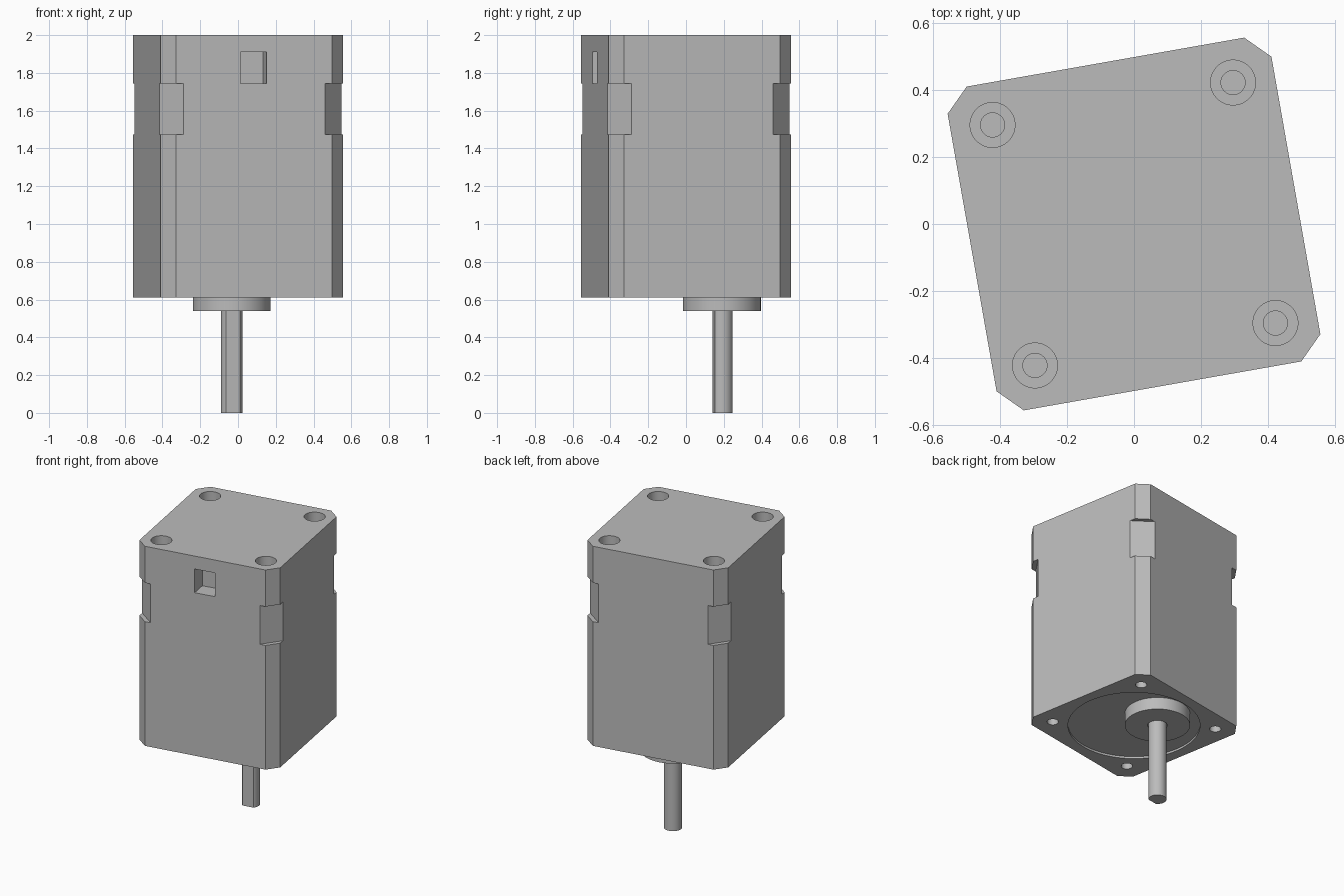
import bpy, bmesh, math

if "Cube" in bpy.data.objects:
    bpy.data.objects.remove(bpy.data.objects["Cube"])

TURN = math.radians(10)      # whole motor is turned about z
HALF = 0.49                  # half width of the housing
SHAFT_Y = 0.193              # offset of the output shaft

metal = bpy.data.materials.new("grey metal")
metal.diffuse_color = (0.5, 0.5, 0.5, 1)
metal.use_nodes = True
metal.node_tree.nodes["Principled BSDF"].inputs["Base Color"].default_value = metal.diffuse_color


def prism(name, pts, z0, z1):
    """Extrude a closed 2D outline between two heights."""
    bm = bmesh.new()
    face = bm.faces.new([bm.verts.new((x, y, z0)) for x, y in pts])
    top = bmesh.ops.extrude_face_region(bm, geom=[face])["geom"]
    for v in top:
        if isinstance(v, bmesh.types.BMVert):
            v.co.z = z1
    bmesh.ops.recalc_face_normals(bm, faces=bm.faces)
    mesh = bpy.data.meshes.new(name)
    bm.to_mesh(mesh)
    bm.free()
    mesh.materials.append(metal)
    obj = bpy.data.objects.new(name, mesh)
    obj.rotation_euler.z = TURN
    bpy.context.collection.objects.link(obj)
    return obj


def circle(cx, cy, r, n=48):
    return [(cx + r * math.cos(2 * math.pi * i / n),
             cy + r * math.sin(2 * math.pi * i / n)) for i in range(n)]


def cut(target, name, pts, z0, z1):
    """Subtract a prism from the target, then discard the cutter."""
    cutter = prism(name, pts, z0, z1)
    mod = target.modifiers.new(name, "BOOLEAN")
    mod.operation, mod.solver, mod.object = "DIFFERENCE", "EXACT", cutter
    bpy.context.view_layer.objects.active = target
    bpy.ops.object.modifier_apply(modifier=mod.name)
    bpy.data.objects.remove(cutter)


def smooth(obj):
    bpy.ops.object.select_all(action="DESELECT")
    obj.select_set(True)
    bpy.context.view_layer.objects.active = obj
    bpy.ops.object.shade_smooth_by_angle(angle=math.radians(30))


# Housing: square block with chamfered corners
c = 0.42
housing = prism("housing", [(-c, -HALF), (c, -HALF), (HALF, -c), (HALF, c),
                            (c, HALF), (-c, HALF), (-HALF, c), (-HALF, -c)], 0.61, 2)

# Corner notches and screw holes
for sx in (-1, 1):
    for sy in (-1, 1):
        notch = [(0.37, 0.50), (0.50, 0.37), (0.60, 0.60)]
        cut(housing, "notch", [(sx * x, sy * y) for x, y in notch], 1.475, 1.745)
        x, y = sx * 0.364, sy * 0.364
        cut(housing, "screw_recess", circle(x, y, 0.067), 1.77, 2.1)
        cut(housing, "screw_hole", circle(x, y, 0.036, 32), 1.45, 1.8)
        cut(housing, "mount_hole", circle(x, y, 0.036, 32), 0.5, 0.85)

# Connector pocket in the front
cut(housing, "pocket", [(-0.073, -0.6), (0.068, -0.6), (0.068, -0.375), (-0.073, -0.375)],
    1.745, 1.91)
# Shallow round recess underneath
cut(housing, "recess", circle(0, 0, 0.417, 96), 0.5, 0.624)
smooth(housing)

# Boss around the shaft, with a clearance bore
boss = prism("boss", circle(0, SHAFT_Y, 0.206, 64), 0.54, 0.63)
cut(boss, "bore", circle(0, SHAFT_Y, 0.062), 0.5, 0.61)
smooth(boss)

# Output shaft with a flat on its front
r, flat = 0.0575, 0.044
a = math.acos(flat / r)
arc = [-math.pi / 2 + a + (2 * math.pi - 2 * a) * i / 40 for i in range(41)]
shaft = prism("shaft", [(r * math.cos(t), SHAFT_Y + r * math.sin(t)) for t in arc], 0, 0.62)
smooth(shaft)
